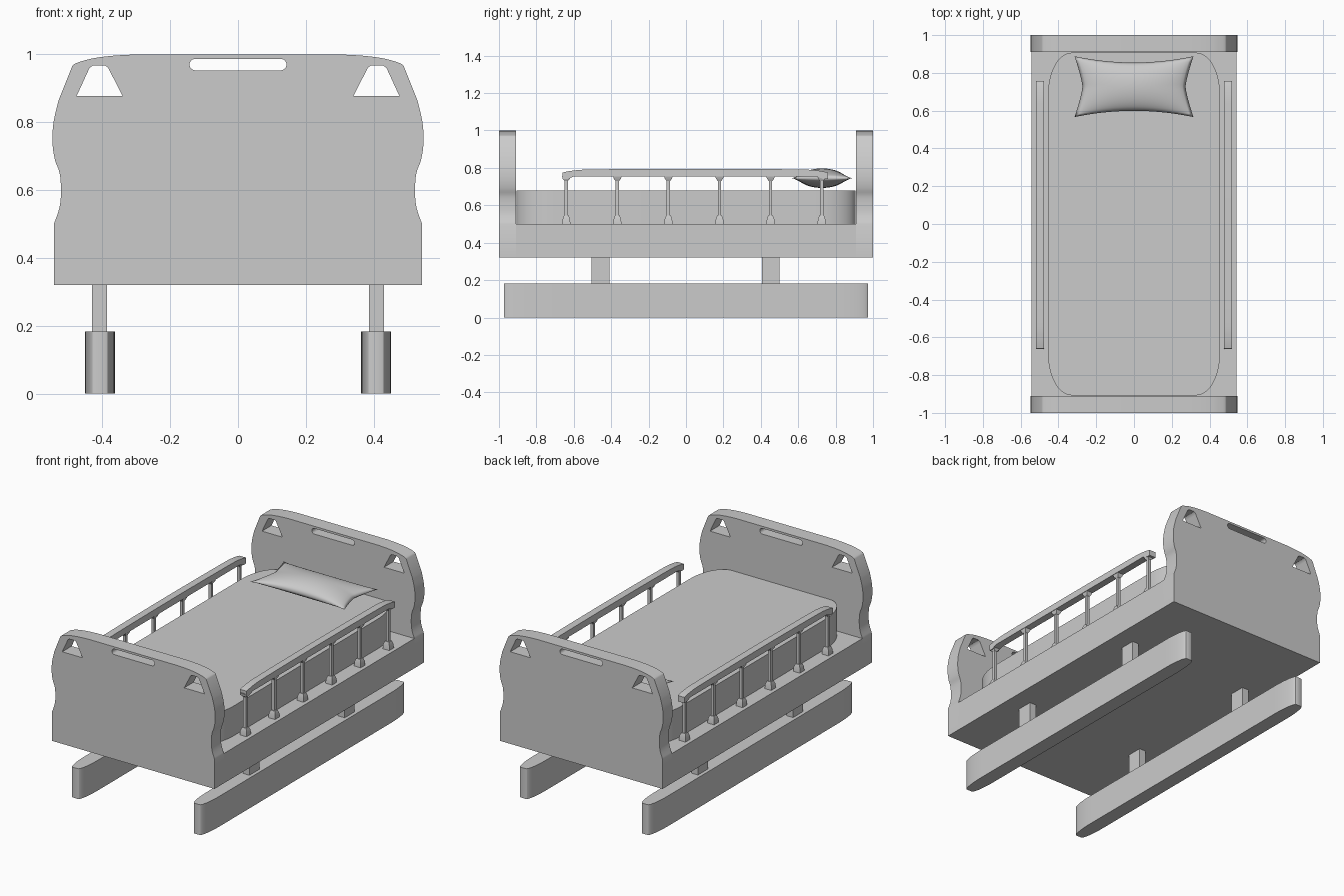
import bpy, math
from mathutils import Matrix, Vector

cube = bpy.data.objects.get("Cube")
if cube:
    bpy.data.objects.remove(cube)

grey = bpy.data.materials.new("light_grey")
grey.use_nodes = True
COLOUR = (0.6, 0.6, 0.6, 1)
grey.diffuse_color = COLOUR
grey.node_tree.nodes["Principled BSDF"].inputs["Base Color"].default_value = COLOUR
FRONT = Matrix.Rotation(math.pi / 2, 4, 'X')                      # outline in x, z
SIDE = Matrix(((0, 0, 1, 0), (1, 0, 0, 0), (0, 1, 0, 0), (0, 0, 0, 1)))  # outline in y, z


def finish(ob, angle=30):
    """Give the object its colour and smooth shading with sharp edges."""
    ob.data.materials.clear()
    ob.data.materials.append(grey)
    bpy.ops.object.select_all(action='DESELECT')
    ob.select_set(True)
    bpy.context.view_layer.objects.active = ob
    bpy.ops.object.shade_smooth_by_angle(angle=math.radians(angle))
    return ob


def mesh_object(name, verts, faces):
    me = bpy.data.meshes.new(name)
    me.from_pydata(verts, [], faces)
    ob = bpy.data.objects.new(name, me)
    bpy.context.collection.objects.link(ob)
    return finish(ob)


def plate(name, outlines, depth, orient, centre):
    """Extrude filled outlines; inner outlines become holes."""
    cu = bpy.data.curves.new(name, 'CURVE')
    cu.dimensions, cu.fill_mode, cu.extrude = '2D', 'BOTH', depth / 2
    for pts in outlines:
        sp = cu.splines.new('POLY')
        sp.points.add(len(pts) - 1)
        for p, (a, b) in zip(sp.points, pts):
            p.co = (a, b, 0, 1)
        sp.use_cyclic_u = True
    tmp = bpy.data.objects.new(name + "_outline", cu)
    bpy.context.collection.objects.link(tmp)
    me = bpy.data.meshes.new_from_object(tmp.evaluated_get(bpy.context.evaluated_depsgraph_get()))
    bpy.data.objects.remove(tmp)
    me.transform(Matrix.Translation(centre) @ orient)
    me.name = name
    ob = bpy.data.objects.new(name, me)
    bpy.context.collection.objects.link(ob)
    return finish(ob)


def block(name, centre, layers):
    """Stack of rectangles: each layer is (z, x width, y width)."""
    cx, cy = centre
    verts = [(cx + sx * w / 2, cy + sy * d / 2, z) for z, w, d in layers
             for sx, sy in ((-1, -1), (1, -1), (1, 1), (-1, 1))]
    top = len(verts) - 4
    faces = [(3, 2, 1, 0), tuple(range(top, top + 4))]
    for r in range(0, top, 4):
        faces += [(r + i, r + (i + 1) % 4, r + 4 + (i + 1) % 4, r + 4 + i) for i in range(4)]
    return mesh_object(name, verts, faces)


def rounded(hx, hy, rx, ry, steps=10):
    """Rectangle outline with elliptical corners."""
    pts = []
    for q, (sx, sy) in enumerate(((1, 1), (-1, 1), (-1, -1), (1, -1))):
        for i in range(steps + 1):
            a = (q + i / steps) * math.pi / 2
            pts.append((sx * (hx - rx) + rx * math.cos(a), sy * (hy - ry) + ry * math.sin(a)))
    return pts


def smooth_path(pts, steps=4):
    """Catmull-Rom curve through the points."""
    out = []
    for i in range(len(pts) - 1):
        p = [Vector(pts[max(0, min(len(pts) - 1, i + k))]) for k in (-1, 0, 1, 2)]
        for s in range(steps):
            t = s / steps
            out.append(tuple(0.5 * (2 * p[1] + (p[2] - p[0]) * t
                       + (2 * p[0] - 5 * p[1] + 4 * p[2] - p[3]) * t * t
                       + (3 * p[1] - p[0] - 3 * p[2] + p[3]) * t ** 3)))
    return out + [tuple(pts[-1])]


def mirror(pts):
    return [(-x, z) for x, z in reversed(pts)]


# Headboard and footboard with handle slot and corner openings
edge = [(0.543, 0.32)] + smooth_path(
    [(0.543, 0.5), (0.526, 0.55), (0.522, 0.6), (0.526, 0.65), (0.54, 0.69),
     (0.547, 0.74), (0.544, 0.8), (0.529, 0.865)])
edge += smooth_path([(0.489, 0.965), (0.478, 0.974), (0.43, 0.988), (0.37, 0.996), (0.3, 1.0)])
slot = [(x, z + 0.97) for x, z in rounded(0.143, 0.017, 0.017, 0.017, 6)]
opening = [(0.34, 0.877), (0.476, 0.877), (0.442, 0.951), (0.437, 0.961), (0.428, 0.967),
           (0.392, 0.967), (0.383, 0.961), (0.378, 0.951)]
for name, y in (("footboard", -0.955), ("headboard", 0.955)):
    plate(name, [edge + mirror(edge), slot, opening, mirror(opening)], 0.09, FRONT, (0, y, 0))

# Bed base and mattress
block("bed_base", (0, 0), [(0.32, 1.086, 1.82), (0.5, 1.086, 1.82)])
plate("mattress", [rounded(0.455, 0.907, 0.125, 0.22, 14)], 0.18, Matrix(), (0, 0, 0.59))

# Side rail outline
rail_top = smooth_path([(-0.66, 0.775), (-0.6, 0.786), (-0.48, 0.792), (0.05, 0.795),
                        (0.58, 0.792), (0.7, 0.786), (0.758, 0.775)])
rail_low = [(0.758, 0.74), (0.735, 0.74), (0.7, 0.754), (-0.6, 0.754), (-0.637, 0.74), (-0.66, 0.74)]

for side, s in (("left", 1), ("right", -1)):
    # Floor beam and its two supports
    plate(side + "_floor_beam", [rounded(0.044, 0.974, 0.026, 0.16)], 0.183, Matrix(),
          (s * 0.407, 0, 0.0915))
    for end, y in (("front", -0.457), ("back", 0.453)):
        block(f"{side}_{end}_support", (s * 0.408, y), [(0.18, 0.044, 0.095), (0.325, 0.044, 0.095)])
    # Guard rail with posts, feet and brackets
    plate(side + "_guard_rail", [rail_top + rail_low], 0.044, SIDE, (s * 0.498, 0, 0))
    for i in range(6):
        at = (s * 0.498, -0.64 + i * 0.273)
        tag = f"{side}_rail_{i + 1}"
        block(tag + "_post", at, [(0.53, 0.018, 0.018), (0.75, 0.018, 0.018)])
        block(tag + "_foot", at, [(0.498, 0.044, 0.044), (0.525, 0.042, 0.04), (0.545, 0.028, 0.026)])
        block(tag + "_bracket", at, [(0.731, 0.02, 0.02), (0.742, 0.032, 0.038), (0.757, 0.04, 0.046)])

# Pillow: two domed sheets joined along a pinched seam
N, M = 32, 24
verts, faces = [], []
for sign in (1, -1):
    base = len(verts)
    for j in range(M + 1):
        v = 2 * j / M - 1
        for i in range(N + 1):
            u = 2 * i / N - 1
            x = u * (0.273 + 0.042 * abs(v) ** 1.3)
            y = 0.727 + v * (0.128 + 0.033 * abs(u) ** 2)
            dome = ((1 - u * u) * (1 - v * v))
            verts.append((x, y, 0.745 + sign * 0.052 * max(dome, 0) ** 0.6))
    for j in range(M):
        for i in range(N):
            a = base + j * (N + 1) + i
            f = (a, a + 1, a + N + 2, a + N + 1)
            faces.append(f if sign > 0 else f[::-1])
pillow = mesh_object("pillow", verts, faces)
weld = pillow.modifiers.new("seam", 'WELD')
weld.merge_threshold = 0.0005
finish(pillow, 60)
